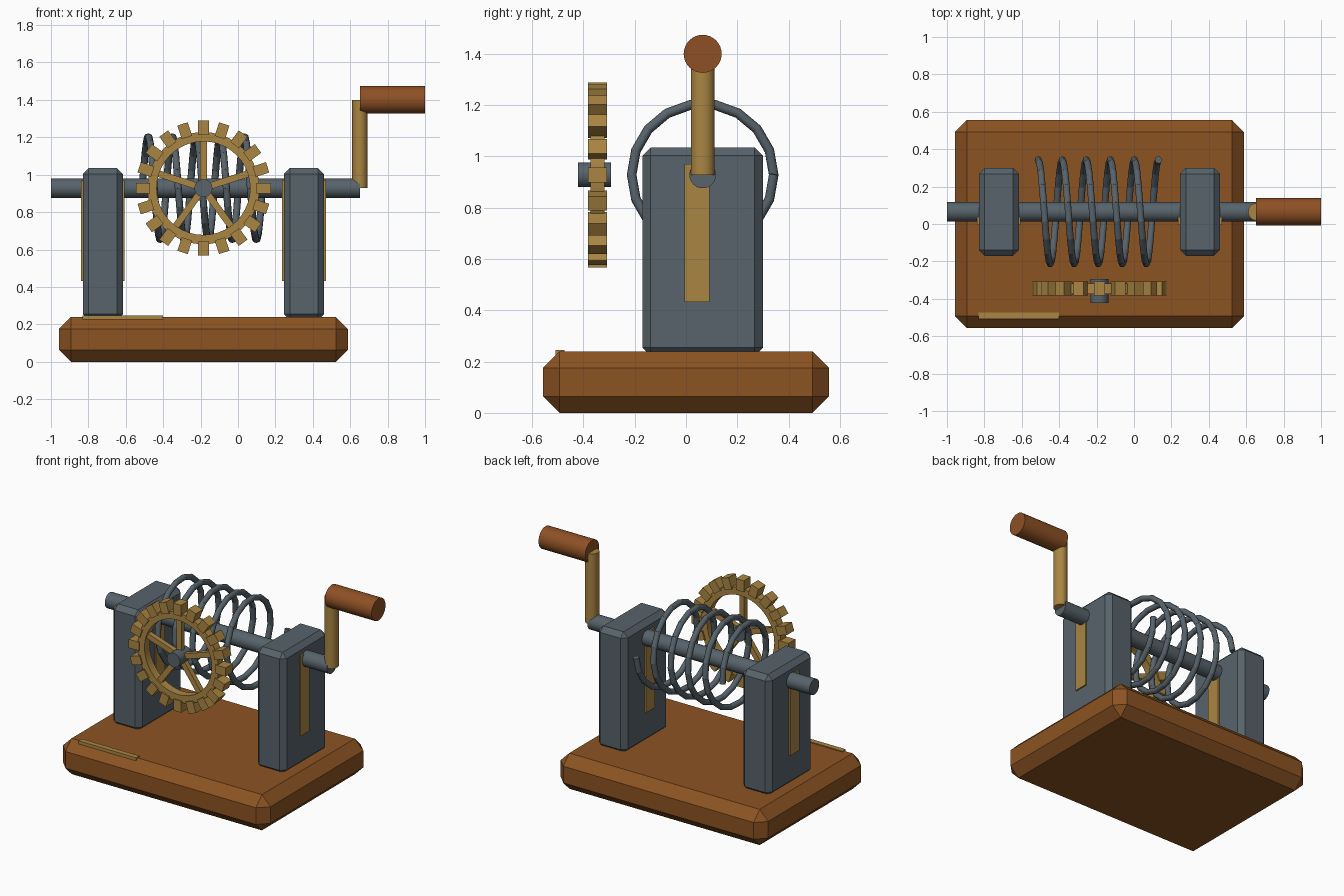
import bpy, math
from mathutils import Vector

if "Cube" in bpy.data.objects:
    bpy.data.objects.remove(bpy.data.objects["Cube"])


def material(name, rgb):
    m = bpy.data.materials.new(name)
    m.diffuse_color = (*rgb, 1)
    m.use_nodes = True
    m.node_tree.nodes["Principled BSDF"].inputs["Base Color"].default_value = m.diffuse_color
    return m


WOOD = material("brown wood", (0.26, 0.087, 0.016))
GRIP_WOOD = material("reddish wood", (0.27, 0.08, 0.018))
STEEL = material("grey steel", (0.095, 0.125, 0.145))
BRASS = material("brass", (0.40, 0.235, 0.055))

AXLE_Y, AXLE_Z = 0.065, 0.928


def finish(ob, name, mat, smooth=False):
    ob.name = name
    ob.data.materials.clear()
    ob.data.materials.append(mat)
    if smooth:
        bpy.ops.object.shade_smooth_by_angle(angle=math.radians(40))
    return ob


def box(name, mat, lo, hi, bevel=0):
    lo, hi = Vector(lo), Vector(hi)
    bpy.ops.mesh.primitive_cube_add(size=1, location=(lo + hi) / 2)
    ob = bpy.context.object
    ob.scale = hi - lo
    bpy.ops.object.transform_apply(location=False, rotation=False, scale=True)
    if bevel:
        mod = ob.modifiers.new("chamfer", "BEVEL")
        mod.width, mod.segments = bevel, 1
    return finish(ob, name, mat)


def rod(name, mat, a, b, radius, sides=32):
    a, b = Vector(a), Vector(b)
    bpy.ops.mesh.primitive_cylinder_add(
        vertices=sides, radius=radius, depth=(b - a).length, location=(a + b) / 2)
    ob = bpy.context.object
    ob.rotation_euler = (b - a).to_track_quat('Z', 'Y').to_euler()
    return finish(ob, name, mat, True)


def join(parts, name):
    bpy.ops.object.select_all(action='DESELECT')
    for p in parts:
        p.select_set(True)
    bpy.context.view_layer.objects.active = parts[0]
    bpy.ops.object.join()
    parts[0].name = name


# Chamfered wooden base with a brass strip near its front edge
box("base", WOOD, (-0.957, -0.557, 0), (0.587, 0.557, 0.24), 0.064)
box("base_strip", BRASS, (-0.832, -0.508, 0.222), (-0.402, -0.473, 0.246))

# Two steel posts, each with a brass plate showing on both sides
for side, x in (("left", -0.7225), ("right", 0.3525)):
    box(side + "_post", STEEL, (x - 0.1075, AXLE_Y - 0.235, 0.222),
        (x + 0.1075, AXLE_Y + 0.235, 1.035), 0.032)
    box(side + "_plate", BRASS, (x - 0.117, -0.006, 0.432),
        (x + 0.117, 0.091, 0.97))

# Axle and crank
rod("axle", STEEL, (-1, AXLE_Y, AXLE_Z), (0.652, AXLE_Y, AXLE_Z), 0.052)
arm = rod("crank_arm", BRASS, (0.652, AXLE_Y, 0.928), (0.652, AXLE_Y, 1.40), 0.046)
arm.scale.x = arm.scale.y = 1
arm.rotation_euler = (0, 0, 0)
arm.scale.x = 0.9
rod("crank_grip", GRIP_WOOD, (0.652, AXLE_Y, 1.40), (1, AXLE_Y, 1.40), 0.074)

# Coil spring made of short straight links, 18 to a turn
TURNS, PER_TURN, COIL_R = 5, 18, 0.277


def coil(i):
    t = 2 * math.pi * i / PER_TURN
    return Vector((-0.512 + 0.1285 * i / PER_TURN,
                   AXLE_Y + COIL_R * math.cos(t), AXLE_Z + COIL_R * math.sin(t)))


links = []
for i in range(TURNS * PER_TURN):
    a, b = coil(i), coil(i + 1)
    extra = (b - a) * 0.03
    links.append(rod("link", STEEL, a - extra, b + extra, 0.019, 10))
join(links, "spring")

# Gear wheel: rim, teeth and spokes around a steel hub
GX, GY, GZ = -0.185, -0.345, AXLE_Z


def ring(name, mat, r_out, r_in, thick, sides):
    profile = [(r_out, -thick / 2), (r_out, thick / 2), (r_in, thick / 2), (r_in, -thick / 2)]
    verts, faces = [], []
    for s in range(sides):
        t = 2 * math.pi * s / sides
        verts += [(r * math.cos(t), y, r * math.sin(t)) for r, y in profile]
        n = (s + 1) % sides
        for k in range(4):
            j = (k + 1) % 4
            faces.append((s * 4 + k, s * 4 + j, n * 4 + j, n * 4 + k))
    me = bpy.data.meshes.new(name)
    me.from_pydata(verts, [], faces)
    ob = bpy.data.objects.new(name, me)
    ob.location = (GX, GY, GZ)
    bpy.context.collection.objects.link(ob)
    bpy.ops.object.select_all(action='DESELECT')
    ob.select_set(True)
    bpy.context.view_layer.objects.active = ob
    return finish(ob, name, mat, True)


def radial_bar(r0, r1, width, thick, angle):
    ob = box("bar", BRASS, (r0, -thick / 2, -width / 2), (r1, thick / 2, width / 2))
    mid = (r0 + r1) / 2
    ob.location = (GX + mid * math.cos(angle), GY, GZ + mid * math.sin(angle))
    ob.rotation_euler = (0, -angle, 0)
    return ob


ring("gear_rim", BRASS, 0.30, 0.25, 0.056, 40)
join([radial_bar(0.285, 0.361, 0.058, 0.074, math.radians(18 * i))
      for i in range(20)], "gear_teeth")
join([radial_bar(0.02, 0.262, 0.036, 0.034, math.radians(90 + 72 * i))
      for i in range(5)], "gear_spokes")
rod("gear_hub", STEEL, (GX, -0.422, GZ), (GX, -0.293, GZ), 0.048)
